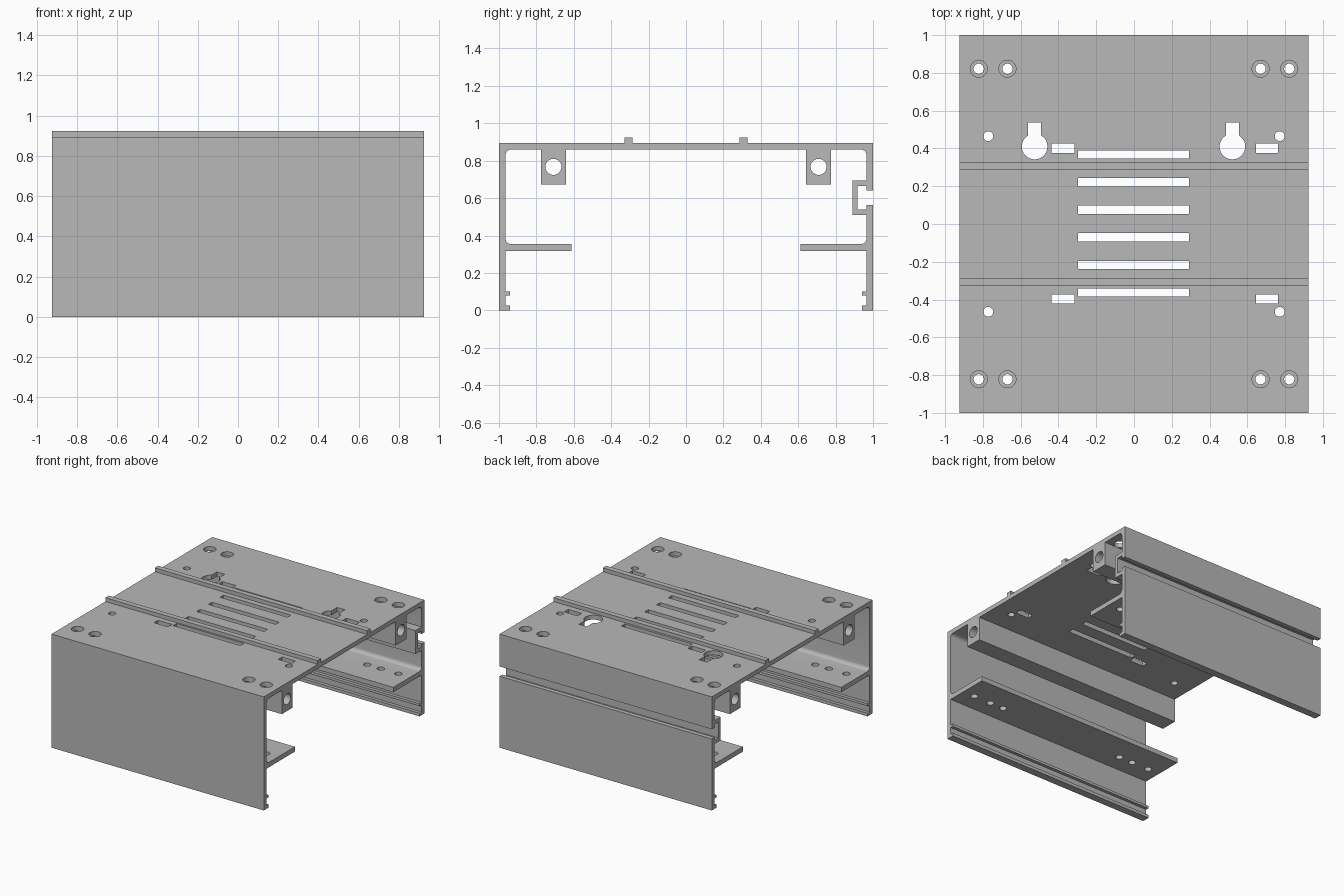
import bpy, bmesh, math
from mathutils import Vector

if "Cube" in bpy.data.objects:
    bpy.data.objects.remove(bpy.data.objects["Cube"])

HALF = 0.925          # half length of the extrusion
ALONG_X, ALONG_Z = 'X', 'Z'


def prism(bm, pts, lo, hi, axis):
    """Extrude a closed 2D outline along one axis."""
    def co(p, h):
        return (h, p[0], p[1]) if axis == ALONG_X else (p[0], p[1], h)
    a = [bm.verts.new(co(p, lo)) for p in pts]
    b = [bm.verts.new(co(p, hi)) for p in pts]
    n = len(pts)
    faces = [bm.faces.new(a[::-1]), bm.faces.new(b)]
    for i in range(n):
        j = (i + 1) % n
        faces.append(bm.faces.new((a[i], a[j], b[j], b[i])))
    bmesh.ops.recalc_face_normals(bm, faces=faces)


def make_object(name, bm, mat=None):
    me = bpy.data.meshes.new(name)
    bm.to_mesh(me)
    bm.free()
    ob = bpy.data.objects.new(name, me)
    bpy.context.collection.objects.link(ob)
    if mat:
        me.materials.append(mat)
    return ob


def circle(x, y, r, n=32):
    return [(x + r * math.cos(2 * math.pi * i / n), y + r * math.sin(2 * math.pi * i / n))
            for i in range(n)]


def rect(x0, x1, y0, y1):
    return [(x0, y0), (x1, y0), (x1, y1), (x0, y1)]


def keyhole(x, y, r, w, top):
    a0 = math.acos(w / r)
    sweep = 2 * math.pi - (math.pi - 2 * a0)
    start = math.pi - a0
    arc = [(x + r * math.cos(start + sweep * i / 28), y + r * math.sin(start + sweep * i / 28))
           for i in range(29)]
    return arc + [(x + w, top), (x - w, top)]


def rounded(pts, steps=6):
    """Replace right-angle corners that carry a radius by an arc."""
    out = []
    for i, p in enumerate(pts):
        if len(p) == 2:
            out.append(p)
            continue
        c, r = Vector(p[:2]), p[2]
        u = (Vector(pts[i - 1][:2]) - c).normalized()
        v = (Vector(pts[(i + 1) % len(pts)][:2]) - c).normalized()
        m = c + r * (u + v)
        for k in range(steps + 1):
            t = math.pi / 2 * k / steps
            out.append(tuple(m - r * v * math.cos(t) - r * u * math.sin(t)))
    return out


grey = bpy.data.materials.new("aluminium grey")
grey.diffuse_color = (0.48, 0.48, 0.48, 1)
grey.use_nodes = True
grey.node_tree.nodes["Principled BSDF"].inputs["Base Color"].default_value = grey.diffuse_color

# Profile pieces for the +y side, listed from outside to inside
R = 0.03
rib = [(0.287, 0.895), (0.287, 0.925), (0.329, 0.925), (0.329, 0.895)]
t_slot = [(1, 0.64), (0.965, 0.64), (0.965, 0.665), (0.917, 0.665),
          (0.917, 0.54), (0.965, 0.54), (0.965, 0.563), (1, 0.563)]
foot_and_shelf = [(1, 0), (0.94, 0), (0.94, 0.025), (0.965, 0.025), (0.965, 0.08),
                  (0.94, 0.08), (0.94, 0.10), (0.965, 0.10), (0.965, 0.316),
                  (0.612, 0.316), (0.612, 0.354), (0.965, 0.354, R)]
slot_back = [(0.965, 0.51), (0.89, 0.51), (0.89, 0.695), (0.965, 0.695)]
corner_and_boss = [(0.965, 0.86, R), (0.776, 0.86), (0.776, 0.673), (0.642, 0.673), (0.642, 0.86)]


def mirrored(pts):
    return [(-p[0],) + tuple(p[1:]) for p in reversed(pts)]


outline = ([(-1, 0.895)] + mirrored(rib) + rib + [(1, 0.895)] + t_slot + foot_and_shelf
           + slot_back + corner_and_boss
           + mirrored(corner_and_boss) + mirrored(foot_and_shelf))

bm = bmesh.new()
prism(bm, rounded(outline), -HALF, HALF, ALONG_X)
housing = make_object("extruded_housing", bm, grey)

# Cutters: everything punched through the top plate, the shelves and the bosses
bm = bmesh.new()


def top_cut(pts):
    prism(bm, pts, 0.78, 1.0, ALONG_Z)


for sy in (-1, 1):
    prism(bm, circle(sy * 0.709, 0.767, 0.043), -1.1, 1.1, ALONG_X)      # boss bores
    for sx in (-1, 1):
        for x in (0.822, 0.67):                                          # access holes
            top_cut(circle(sx * x, sy * 0.822, 0.045))
        for x in (0.822, 0.67, 0.55):                                    # shelf screw holes
            prism(bm, circle(sx * x, sy * 0.822, 0.027), 0.28, 0.4, ALONG_Z)
        top_cut(circle(sx * 0.771, sy * 0.465, 0.026))                   # small holes
    for x0, x1 in ((-0.436, -0.315), (0.646, 0.762)):                    # clip slots
        yc = 0.402 if sy > 0 else -0.397
        top_cut(rect(x0, x1, yc - 0.025, yc + 0.025))
for x in (-0.526, 0.521):                                                # hanging keyholes
    top_cut(keyhole(x, 0.41, 0.068, 0.034, 0.538))
for i in range(6):                                                       # vents
    y = 0.368 - 0.1462 * i
    top_cut(rect(-0.296, 0.291, y - 0.022, y + 0.022))
cutter = make_object("hole_cutter", bm)
cutter.hide_render = True

mod = housing.modifiers.new("holes", 'BOOLEAN')
mod.operation = 'DIFFERENCE'
mod.solver = 'EXACT'
mod.object = cutter
bpy.context.view_layer.objects.active = housing
housing.select_set(True)
bpy.ops.object.modifier_apply(modifier=mod.name)
bpy.data.objects.remove(cutter)
bpy.ops.object.shade_smooth_by_angle(angle=math.radians(30))
